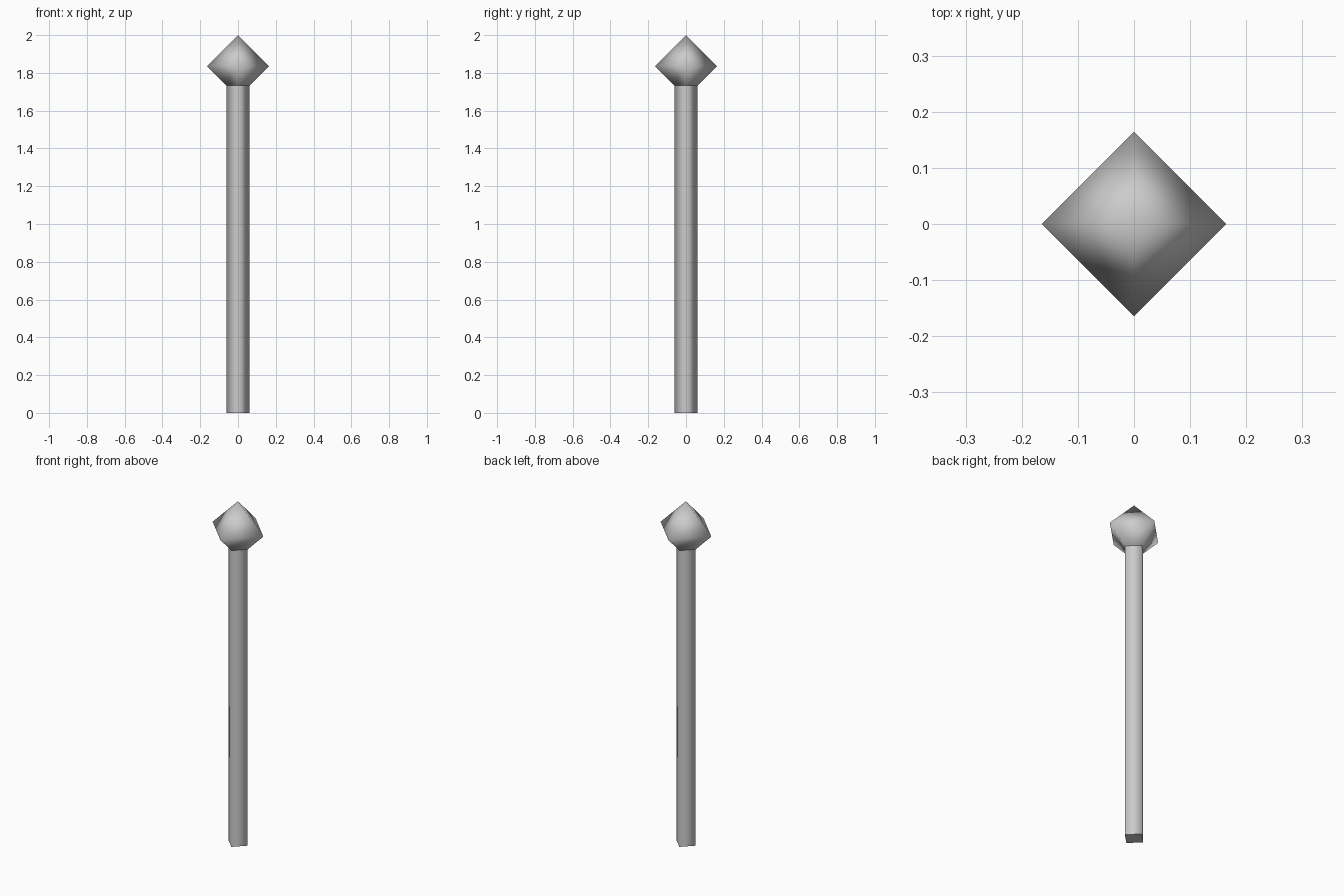
import bpy, bmesh
from math import cos, sin, pi

if "Cube" in bpy.data.objects:
    bpy.data.objects.remove(bpy.data.objects["Cube"])


def lathe(name, profile, sides=4, cap_bottom=False):
    """Turn an (r, z) profile into a low-sided solid with corners on the axes."""
    bm = bmesh.new()
    rings = []
    for r, z in profile:
        n = sides if r > 0 else 1
        rings.append([bm.verts.new((r * cos(2 * pi * i / sides),
                                    r * sin(2 * pi * i / sides), z))
                      for i in range(n)])
    for low, high in zip(rings, rings[1:]):
        for i in range(sides):
            j = (i + 1) % sides
            quad = [low[i], low[j], high[j % len(high)], high[i % len(high)]]
            face = bm.faces.new(list(dict.fromkeys(quad)))
            face.smooth = True
    if cap_bottom:
        cap = bm.faces.new(rings[0][::-1])
        for edge in cap.edges:
            edge.smooth = False
    mesh = bpy.data.meshes.new(name)
    bm.to_mesh(mesh)
    bm.free()
    obj = bpy.data.objects.new(name, mesh)
    bpy.context.collection.objects.link(obj)
    return obj


SHAFT_R, HEAD_R, HEIGHT = 0.062, 0.164, 2.0
EQUATOR = HEIGHT - HEAD_R
NECK = EQUATOR - (HEAD_R - SHAFT_R)

# Four-sided shaft, flat at the foot
lathe("shaft", [(SHAFT_R, 0), (SHAFT_R, NECK)], cap_bottom=True)

# Octahedral head, cut off where it meets the shaft
lathe("head", [(SHAFT_R, NECK), (HEAD_R, EQUATOR), (0, HEIGHT)])
